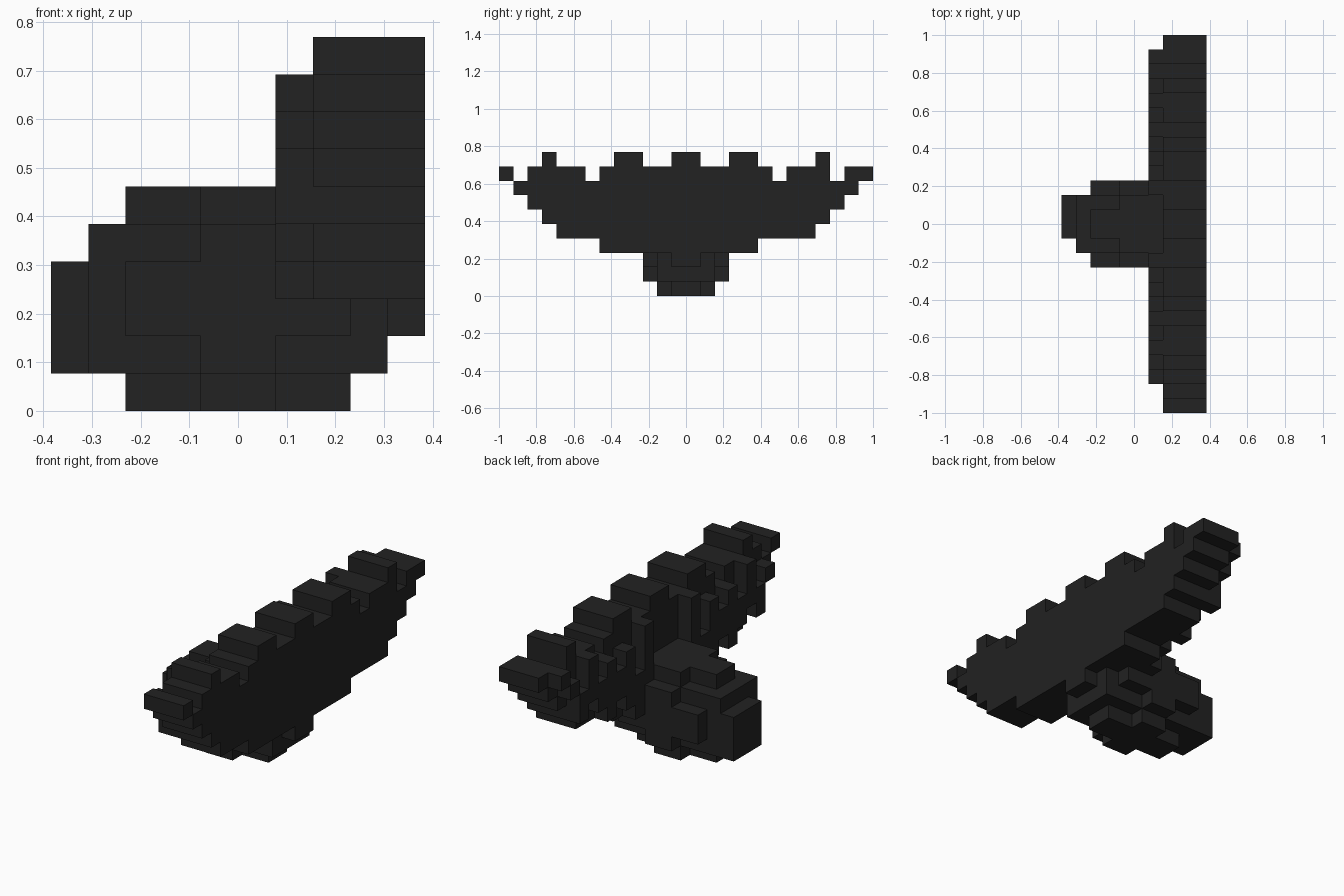
import bpy, bmesh, math
from mathutils import Vector

cube = bpy.data.objects.get("Cube")
if cube:
    bpy.data.objects.remove(cube, do_unlink=True)

U = 1 / 13          # size of one block

mat = bpy.data.materials.new("charcoal black")
mat.use_nodes = True
COLOUR = (0.016, 0.016, 0.016, 1)
mat.diffuse_color = COLOUR
mat.node_tree.nodes["Principled BSDF"].inputs["Base Color"].default_value = COLOUR
mat.node_tree.nodes["Principled BSDF"].inputs["Roughness"].default_value = 0.8


def block(x0, x1, y0, y1, z0, z1):
    """Set of unit cells filling a box."""
    return {(x, y, z) for x in range(x0, x1) for y in range(y0, y1) for z in range(z0, z1)}


# Wing slab: spans along y for each row of blocks
wing_rows = {
    9: [(-10, -9), (-5, -3), (-1, 1), (3, 5), (9, 10)],
    8: [(-13, -12), (-11, -7), (-6, 6), (7, 10), (11, 13)],
    7: [(-12, 12)], 6: [(-11, 11)], 5: [(-10, 10)], 4: [(-9, 9)], 3: [(-6, 5)],
}
wing = set()
for z, spans in wing_rows.items():
    for y0, y1 in spans:
        wing |= block(2, 5, y0, y1, z, z + 1)

# Raised feathers on the inner face, mirrored: (y0, y1, z0, z1)
feathers = set()
for y0, y1, z0, z1 in [(2, 3, 5, 9), (3, 4, 3, 6), (4, 5, 4, 8), (5, 6, 5, 7),
                       (6, 7, 4, 8), (7, 8, 5, 7), (8, 9, 6, 9), (9, 10, 5, 7),
                       (10, 11, 7, 8)]:
    feathers |= block(1, 2, y0, y1, z0, z1) | block(1, 2, -y1, -y0, z0, z1)
feathers |= block(1, 2, 11, 12, 8, 9)

# Rounded body: (row, x0, x1, half width)
body = set()
for z, x0, x1, w in [(0, -3, 3, 1), (0, -1, 1, 2),
                     (1, -4, 4, 2), (1, -1, 1, 3),
                     (2, -4, 5, 1), (2, -4, 4, 2), (2, -3, 3, 3),
                     (3, -4, 2, 2), (3, -3, 2, 3),
                     (4, -4, 2, 2), (4, -1, 2, 3),
                     (5, -3, 2, 1), (5, -1, 2, 2)]:
    body |= block(x0, x1, -w, w, z, z + 1)
snout = block(-5, -4, -1, 2, 1, 4)

feathers -= body
filled = wing | feathers | body | snout
DIRS = [Vector(d) for d in ((1, 0, 0), (-1, 0, 0), (0, 1, 0), (0, -1, 0), (0, 0, 1), (0, 0, -1))]


def build(name, cells):
    """Skin the exposed sides of the cells and merge flat areas."""
    bm = bmesh.new()
    for c in sorted(cells):
        centre = Vector(c) + Vector((0.5, 0.5, 0.5))
        for d in DIRS:
            if tuple(int(a + b) for a, b in zip(c, d)) in filled:
                continue
            s = Vector((d.y, d.z, d.x)) / 2
            t = d.cross(s)
            corners = [centre + d / 2 + p for p in (s + t, t - s, -s - t, s - t)]
            f = bm.faces.new([bm.verts.new(p * U) for p in corners])
            f.normal_update()
            if f.normal.dot(d) < 0:
                f.normal_flip()
    bmesh.ops.remove_doubles(bm, verts=bm.verts, dist=U * 0.01)
    bmesh.ops.dissolve_limit(bm, angle_limit=math.radians(1), verts=bm.verts, edges=bm.edges)
    mesh = bpy.data.meshes.new(name)
    bm.to_mesh(mesh)
    bm.free()
    mesh.materials.append(mat)
    bpy.context.collection.objects.link(bpy.data.objects.new(name, mesh))


for part, cells in (("wing_slab", wing), ("wing_feathers", feathers),
                    ("body", body - wing), ("snout", snout)):
    build(part, cells)
